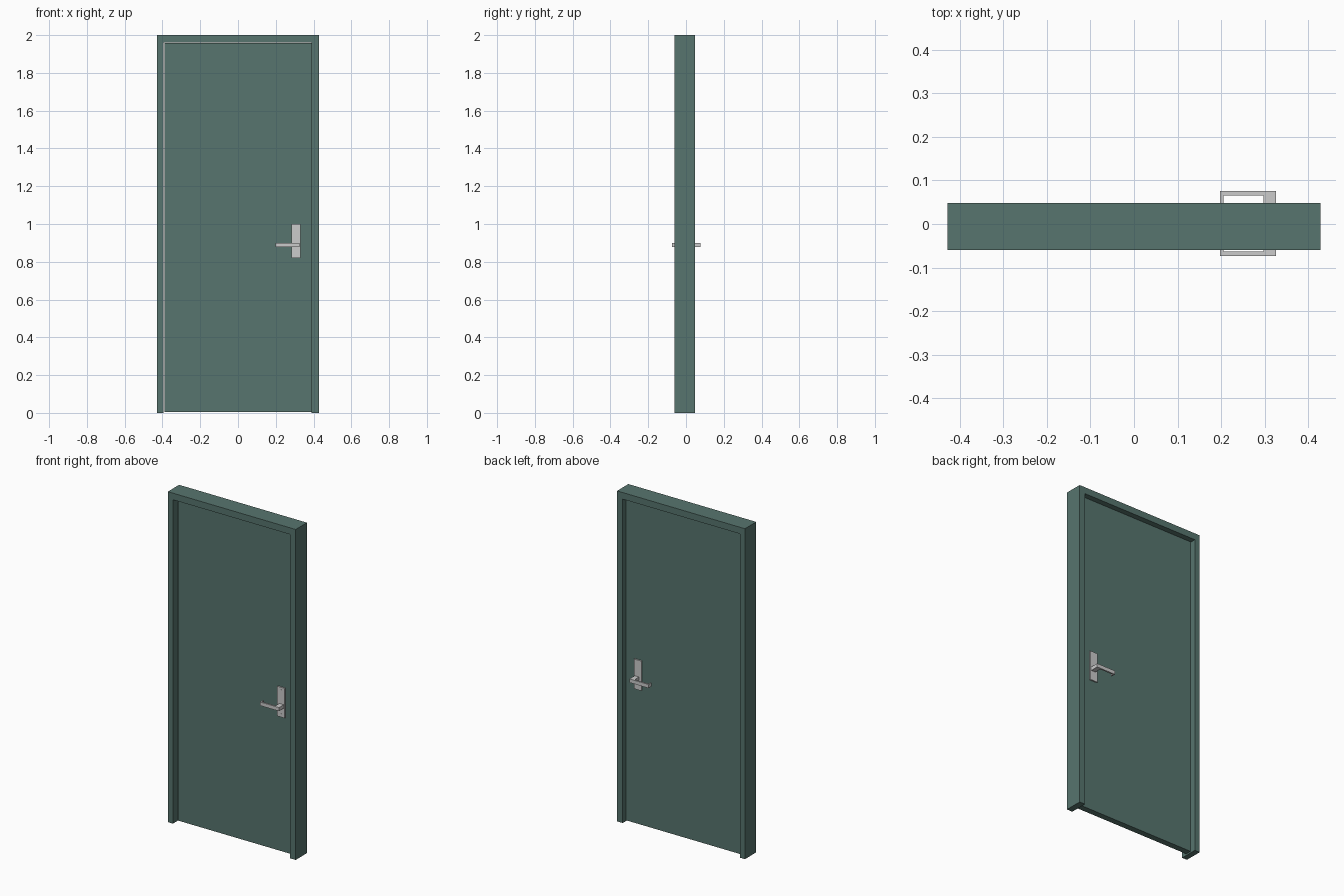
import bpy, bmesh
from mathutils import Vector

if "Cube" in bpy.data.objects:
    bpy.data.objects.remove(bpy.data.objects["Cube"])

green = bpy.data.materials.new("green_paint")
green.diffuse_color = (0.095, 0.178, 0.156, 1)
green.use_nodes = True
green.node_tree.nodes["Principled BSDF"].inputs["Base Color"].default_value = green.diffuse_color


def prism(name, pts, direction, mat=None):
    """Extrude a closed 3D outline along a direction."""
    bm = bmesh.new()
    face = bm.faces.new([bm.verts.new(p) for p in pts])
    ext = bmesh.ops.extrude_face_region(bm, geom=[face])
    verts = [g for g in ext["geom"] if isinstance(g, bmesh.types.BMVert)]
    bmesh.ops.translate(bm, verts=verts, vec=Vector(direction))
    bmesh.ops.recalc_face_normals(bm, faces=bm.faces)
    me = bpy.data.meshes.new(name)
    bm.to_mesh(me)
    bm.free()
    ob = bpy.data.objects.new(name, me)
    bpy.context.collection.objects.link(ob)
    if mat:
        me.materials.append(mat)
    return ob


def box(name, x0, x1, y0, y1, z0, z1, mat=None):
    return prism(name, [(x0, y0, z0), (x1, y0, z0), (x1, y0, z1), (x0, y0, z1)],
                 (0, y1 - y0, 0), mat)


# Frame: two jambs and a head, open at the bottom
outline = [(-0.428, 0), (-0.394, 0), (-0.394, 1.96), (0.39, 1.96),
           (0.39, 0), (0.428, 0), (0.428, 2), (-0.428, 2)]
prism("door_frame", [(x, -0.06, z) for x, z in outline], (0, 0.108, 0), green)

# Door leaf, recessed from both faces of the frame
FRONT, BACK = -0.02, 0.017
box("door_leaf", -0.389, 0.389, FRONT, BACK, 0.005, 1.958, green)

# Handles: plate and C-shaped lever on each face
for side, face, sign, tip in (("front", FRONT, -1, -0.0735), ("back", BACK, 1, 0.0755)):
    plate_y = face + sign * 0.008
    box(side + "_plate", 0.282, 0.332, face, plate_y, 0.82, 1.0)
    inner = tip - sign * 0.010
    lever = [(0.326, plate_y), (0.326, tip), (0.198, tip), (0.198, tip - sign * 0.028),
             (0.205, tip - sign * 0.028), (0.205, inner), (0.297, inner), (0.297, plate_y)]
    prism(side + "_lever", [(x, y, 0.878) for x, y in lever], (0, 0, 0.022))

# Screw heads on the front plate
for i, z in enumerate((0.838, 0.982)):
    bpy.ops.mesh.primitive_cylinder_add(vertices=12, radius=0.005, depth=0.002,
                                        location=(0.307, FRONT - 0.0085, z),
                                        rotation=(1.5708, 0, 0))
    bpy.context.object.name = f"screw_{i + 1}"
